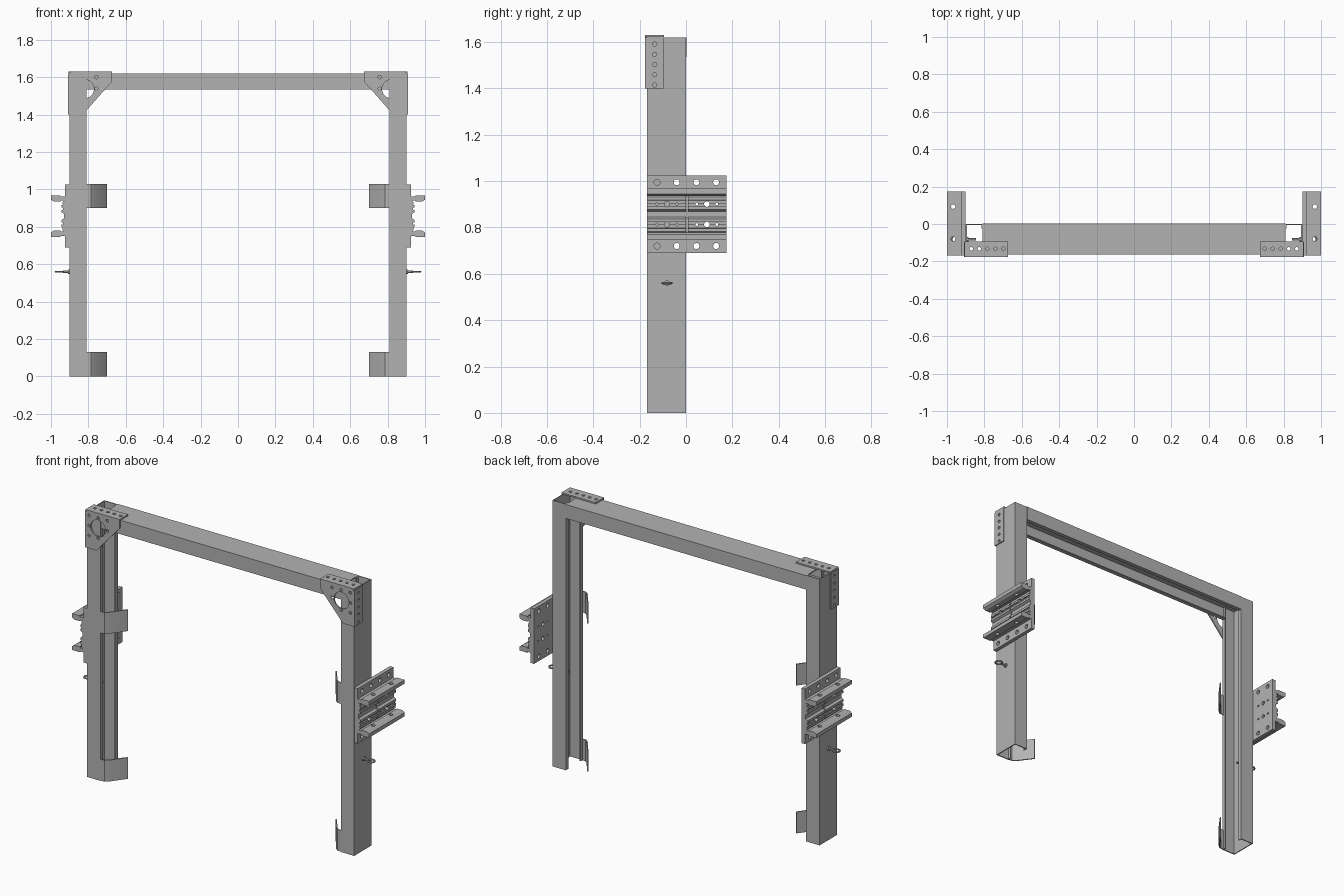
import bpy, bmesh
from math import pi
from mathutils import Matrix, Vector

if "Cube" in bpy.data.objects:
    bpy.data.objects.remove(bpy.data.objects["Cube"])

steel = bpy.data.materials.new("steel grey")
steel.use_nodes = True
steel.diffuse_color = (0.45, 0.45, 0.45, 1)
steel.node_tree.nodes["Principled BSDF"].inputs["Base Color"].default_value = (0.45, 0.45, 0.45, 1)


def finish(name, bm):
    bmesh.ops.recalc_face_normals(bm, faces=bm.faces)
    me = bpy.data.meshes.new(name)
    bm.to_mesh(me)
    bm.free()
    me.materials.append(steel)
    ob = bpy.data.objects.new(name, me)
    bpy.context.collection.objects.link(ob)
    return ob


def add_prism(bm, pts, axis, lo, hi):
    """Extrude a 2D outline along an axis; outline uses the other two axes in order."""
    def place(p, h):
        c = list(p)
        c.insert("xyz".index(axis), h)
        return bm.verts.new(c)
    a, b = [place(p, lo) for p in pts], [place(p, hi) for p in pts]
    bm.faces.new(a)
    bm.faces.new(b[::-1])
    for i in range(len(pts)):
        j = (i + 1) % len(pts)
        bm.faces.new((a[i], a[j], b[j], b[i]))


def prism(name, pts, axis, lo, hi):
    bm = bmesh.new()
    add_prism(bm, pts, axis, lo, hi)
    return finish(name, bm)


def rect(a0, a1, b0, b1):
    return [(a0, b0), (a1, b0), (a1, b1), (a0, b1)]


def add_rod(bm, centre, r, length, axis, seg=16):
    turn = {"x": Matrix.Rotation(pi / 2, 4, "Y"), "y": Matrix.Rotation(pi / 2, 4, "X"),
            "z": Matrix()}[axis]
    bmesh.ops.create_cone(bm, cap_ends=True, segments=seg, radius1=r, radius2=r,
                          depth=length, matrix=Matrix.Translation(centre) @ turn)


def drill(ob, holes, axis, length=0.05):
    """Cut round holes given as (centre, radius), then discard the cutter."""
    bm = bmesh.new()
    for c, r in holes:
        add_rod(bm, c, r, length, axis, 32 if r > 0.03 else 16)
    cutter = finish("drill_cutter", bm)
    cutter.hide_render = True
    mod = ob.modifiers.new("holes", "BOOLEAN")
    mod.object, mod.operation, mod.solver = cutter, "DIFFERENCE", "EXACT"
    bpy.context.view_layer.update()
    me = bpy.data.meshes.new_from_object(ob.evaluated_get(bpy.context.evaluated_depsgraph_get()))
    ob.modifiers.clear()
    ob.data = me
    bpy.data.objects.remove(cutter)


def channel(a0, a1, b_web, b_open, t=0.006, lip=0.025):
    """Lipped channel section: a spans the width, b runs from web to open side."""
    s = 1 if b_open > b_web else -1
    m, n = b_web + s * t, b_open - s * t
    half = [(a0, b_web), (a0, b_open), (a0 + lip, b_open), (a0 + lip, n), (a0 + t, n), (a0 + t, m)]
    return half + [(a0 + a1 - a, b) for a, b in reversed(half)]


TOP, OUT, INN = 1.62, 0.90, 0.81
F, B = -0.168, 0.0
parts = []

# Top beam, open underneath
prism("top_beam", channel(F + 0.005, B + 0.003, TOP, 1.535), "x", -INN, INN)

# Post, open toward the middle
post = prism("post", [(b, a) for a, b in channel(F, B, OUT, INN)], "z", 0, TOP)
drill(post, [((OUT, -0.04, z), 0.013) for z in (0.72, 0.995)], "x")
parts.append(post)

# Corner bracket: front gusset, top flange, side flange
gusset = prism("corner_gusset", [(0.885, 1.63), (0.675, 1.63), (0.675, 1.575), (0.83, 1.40),
                                 (0.908, 1.40), (0.908, 1.61)], "y", -0.176, -0.168)
spots = [(0.88, 1.6), (0.818, 1.6), (0.757, 1.6), (0.88, 1.538), (0.757, 1.538),
         (0.88, 1.477), (0.818, 1.477)]
drill(gusset, [((x, -0.172, z), 0.009) for x, z in spots] + [((0.82, -0.172, 1.537), 0.05)],
      "y", 0.012)
top_flange = prism("corner_top_flange", rect(0.675, 0.905, -0.176, -0.094), "z", 1.621, 1.63)
drill(top_flange, [((0.87 - 0.043 * i, -0.132, 1.625), 0.009) for i in range(5)], "z", 0.03)
side_flange = prism("corner_side_flange", rect(-0.176, -0.097, 1.40, 1.62), "x", 0.901, 0.908)
drill(side_flange, [((0.905, -0.135, 1.415 + 0.044 * i), 0.009) for i in range(5)], "x", 0.03)
parts += [gusset, top_flange, side_flange]

# Mounting plate on the outside of the post
Y0, Y1, MID = -0.168, 0.175, 0.857
bolt_rows = [((0.91, -0.125 + 0.085 * i, z), 0.013) for i in range(4) for z in (0.72, 0.995)]
slot_rows = [((0.925, y + d, z), r) for y in (-0.082, 0.09) for z in (0.813, 0.901)
             for d, r in ((-0.043, 0.006), (0, 0.012), (0.043, 0.006))]
plate = prism("mounting_plate", rect(Y0, Y1, 0.69, 1.025), "x", 0.901, 0.924)
drill(plate, bolt_rows + slot_rows, "x", 0.08)
parts.append(plate)

# Rail arms standing out from the plate, top and bottom
for name, s in (("upper", 1), ("lower", -1)):
    outline = [(0.924, 0.083), (0.948, 0.083), (0.948, 0.078), (0.985, 0.078), (1.0, 0.088),
               (1.0, 0.111), (0.948, 0.111), (0.948, 0.105), (0.924, 0.105)]
    arm = prism(name + "_rail_arm", [(u, MID + s * v) for u, v in outline], "y", Y0, Y1)
    drill(arm, [((0.967, y, MID + s * 0.095), 0.012) for y in (-0.08, 0.093)], "z", 0.08)
    parts.append(arm)

# Ribbed rail face between the arms, in two halves
for name, y0, y1 in (("front", Y0, -0.001), ("back", 0.008, Y1)):
    half = [(0.083, 0.930), (0.075, 0.938), (0.062, 0.938), (0.062, 0.930), (0.059, 0.943),
            (0.045, 0.943), (0.045, 0.936), (0.034, 0.936), (0.034, 0.943), (0.02, 0.943),
            (0.012, 0.929)]
    face = [(0.924, MID + 0.083)] + [(u, MID + v) for v, u in half]
    face += [(u, MID - v) for v, u in reversed(half)] + [(0.924, MID - 0.083)]
    rail = prism(name + "_rail_face", face, "y", y0, y1)
    drill(rail, [h for h in slot_rows if y0 < h[0][1] < y1], "x", 0.08)
    parts.append(rail)

# Flared guide clips on the inner front edge of the post
clip_path = [(INN + 0.02, -0.166), (0.785, -0.164), (0.765, -0.148), (0.70, -0.06)]
clip_outline = clip_path + [(x + 0.005, y + 0.005) for x, y in reversed(clip_path)]
for name, z in (("lower", 0), ("upper", 0.90)):
    parts.append(prism(name + "_guide_clip", clip_outline, "z", z, z + 0.13))

# Eye bolt through the web
bm = bmesh.new()
YB, ZB = -0.082, 0.56
add_rod(bm, (0.89, YB, ZB), 0.006, 0.09, "x", 12)
add_rod(bm, (0.904, YB, ZB), 0.012, 0.008, "x", 12)
add_rod(bm, (0.89, YB, ZB), 0.012, 0.008, "x", 6)
ring = []
for i in range(20):
    spin = Matrix.Rotation(2 * pi * i / 20, 3, "Z")
    ring.append([bm.verts.new(Vector((0.955, YB, ZB)) + spin @ (
        Vector((0.020, 0, 0)) + Matrix.Rotation(2 * pi * j / 8, 3, "Y") @ Vector((0.005, 0, 0))))
        for j in range(8)])
for i in range(20):
    for j in range(8):
        k, m = (i + 1) % 20, (j + 1) % 8
        bm.faces.new((ring[i][j], ring[k][j], ring[k][m], ring[i][m]))
parts.append(finish("eye_bolt", bm))

# Mirror every side part to the other post
for ob in parts:
    base = ob.name
    ob.name = "left_" + base
    twin = ob.copy()
    twin.data = ob.data.copy()
    twin.data.transform(Matrix.Scale(-1, 4, (1, 0, 0)))
    twin.data.flip_normals()
    twin.name = "right_" + base
    bpy.context.collection.objects.link(twin)

# Smooth only the rounded surfaces
bpy.ops.object.select_all(action="DESELECT")
for ob in bpy.context.scene.objects:
    if ob.type == "MESH":
        ob.select_set(True)
        bpy.context.view_layer.objects.active = ob
bpy.ops.object.shade_smooth_by_angle(angle=pi / 6)
